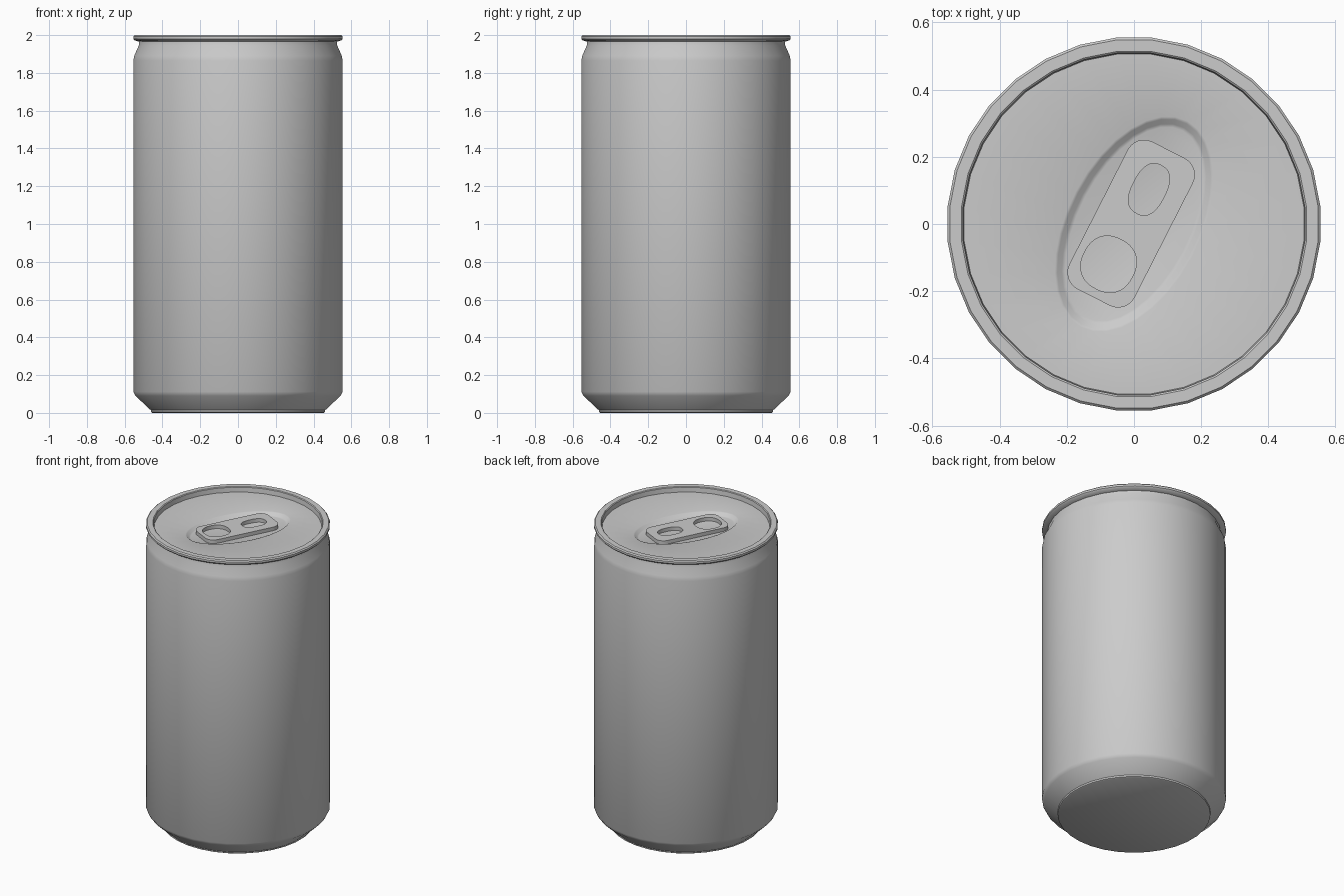
import bpy, bmesh, math

cube = bpy.data.objects.get("Cube")
if cube:
    bpy.data.objects.remove(cube, do_unlink=True)

SIDES = 32
TILT = math.radians(63)      # direction the pull tab points
LID = 1.965                  # height of the lid panel

metal = bpy.data.materials.new("grey metal")
metal.use_nodes = True
grey = (0.6, 0.6, 0.6, 1)
metal.diffuse_color = grey
metal.node_tree.nodes["Principled BSDF"].inputs["Base Color"].default_value = grey


def tilted(u, v):
    """Turn tab coordinates (along, across) into x, y."""
    c, s = math.cos(TILT), math.sin(TILT)
    return u * c - v * s, u * s + v * c


def lathe(name, rings):
    """Join rings of (length radius, width radius, z), capped at both ends."""
    bm = bmesh.new()
    loops = []
    for a, b, z in rings:
        loop = []
        for i in range(SIDES):
            t = 2 * math.pi * (i + 0.5) / SIDES - TILT
            loop.append(bm.verts.new((*tilted(a * math.cos(t), b * math.sin(t)), z)))
        loops.append(loop)
    for low, high in zip(loops, loops[1:]):
        for i in range(SIDES):
            j = (i + 1) % SIDES
            bm.faces.new((low[i], low[j], high[j], high[i]))
    bm.faces.new(loops[0][::-1])
    bm.faces.new(loops[-1])
    mesh = bpy.data.meshes.new(name)
    bm.to_mesh(mesh)
    bm.free()
    obj = bpy.data.objects.new(name, mesh)
    bpy.context.collection.objects.link(obj)
    finish(obj)
    return obj


def finish(obj):
    obj.data.materials.clear()
    obj.data.materials.append(metal)
    bpy.ops.object.select_all(action='DESELECT')
    obj.select_set(True)
    bpy.context.view_layer.objects.active = obj
    bpy.ops.object.shade_smooth_by_angle(angle=math.radians(35))


# Can wall: base, shoulder, neck, rolled rim, then down to the lid panel
wall = [(0.455, 0), (0.462, 0.004), (0.464, 0.014), (0.545, 0.09), (0.557, 0.112),
        (0.557, 1.865), (0.552, 1.89), (0.528, 1.945), (0.526, 1.965),
        (0.55, 1.972), (0.557, 1.98), (0.557, 1.993), (0.55, 2.0),
        (0.516, 2.0), (0.511, 1.996), (0.508, LID)]
rings = [(r, r, z) for r, z in wall]

# Oval recess pressed into the lid
for inset, drop in ((0, 0), (0.008, 0.003), (0.022, 0.018), (0.032, 0.021)):
    rings.append((0.345 - inset, 0.198 - inset, LID - drop))
lathe("can_body", rings)


# Pull tab: rounded plate with two openings
def rounded(u, v, length, width, power, count=40):
    points = []
    for i in range(count):
        t = 2 * math.pi * i / count
        c, s = math.cos(t), math.sin(t)
        points.append(tilted(u + length * math.copysign(abs(c) ** (2 / power), c),
                             v + width * math.copysign(abs(s) ** (2 / power), s)))
    return points


def rounded_rect(u, v, length, width, radius, steps=6):
    points = []
    for k, (su, sv) in enumerate(((1, 1), (-1, 1), (-1, -1), (1, -1))):
        for i in range(steps + 1):
            t = math.pi / 2 * (k + i / steps)
            points.append(tilted(u + su * (length - radius) + radius * math.cos(t),
                                 v + sv * (width - radius) + radius * math.sin(t)))
    return points


curve = bpy.data.curves.new("pull_tab", 'CURVE')
curve.dimensions = '2D'
curve.fill_mode = 'BOTH'
curve.extrude = 0.013
for outline in (rounded_rect(-0.003, 0.008, 0.246, 0.109, 0.055),
                rounded(0.112, 0.007, 0.08, 0.05, 2.5),
                rounded(-0.141, 0.013, 0.082, 0.08, 2.3)):
    spline = curve.splines.new('POLY')
    spline.points.add(len(outline) - 1)
    spline.use_cyclic_u = True
    for point, (x, y) in zip(spline.points, outline):
        point.co = (x, y, 0, 1)
tab = bpy.data.objects.new("pull_tab", curve)
tab.location.z = LID - 0.01
bpy.context.collection.objects.link(tab)
bpy.ops.object.select_all(action='DESELECT')
tab.select_set(True)
bpy.context.view_layer.objects.active = tab
bpy.ops.object.convert(target='MESH')
finish(bpy.context.object)
